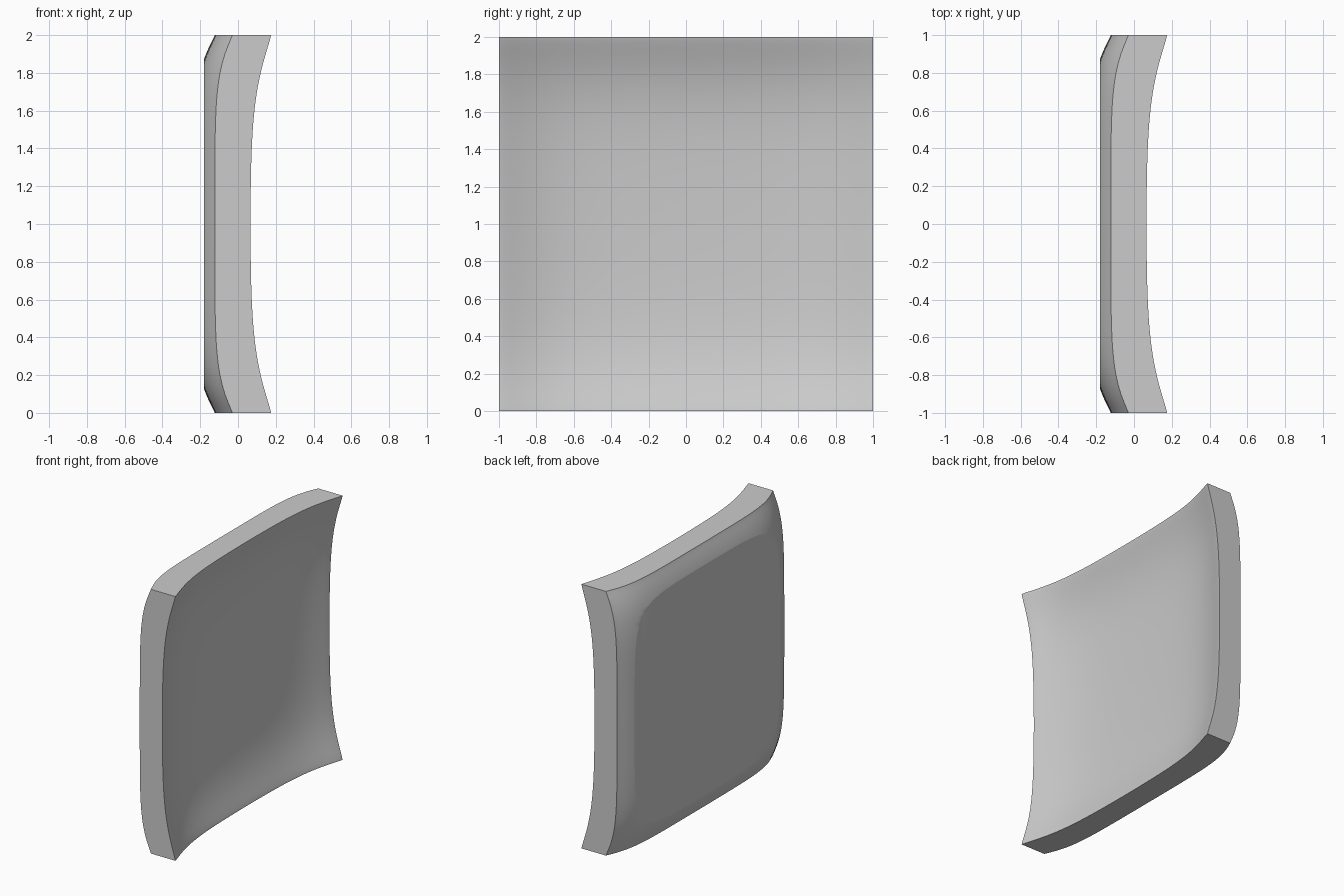
import bpy
import bmesh
import math

cube = bpy.data.objects.get("Cube")
if cube:
    bpy.data.objects.remove(cube, do_unlink=True)


def dip(v, reach, power):
    """Rises from 0 at the panel edge to 1 at its middle."""
    return 1 - math.exp(-((max(0, 1 - abs(v)) / reach) ** power))


def sheet(u, v, corner, depth, reach, power):
    """Height of a dished sheet whose corners flare outward."""
    a, b = dip(u, reach, power), dip(v, reach, power)
    return corner - depth * (a + b + 0.2 * a * b)


# Flat grid, denser near the rim, with a second layer extruded for the back
bm = bmesh.new()
bmesh.ops.create_grid(bm, x_segments=56, y_segments=56, size=1)
front = list(bm.verts)
extruded = bmesh.ops.extrude_face_region(bm, geom=bm.faces[:], use_keep_orig=True)
back = [g for g in extruded["geom"] if isinstance(g, bmesh.types.BMVert)]

for verts, shape in ((front, (0.175, 0.11, 0.27, 1.22)),
                     (back, (-0.03, 0.093, 0.17, 1.15))):
    for vert in verts:
        u, v = (math.sin(c * math.pi / 2) for c in vert.co.xy)
        vert.co = (sheet(u, v, *shape), u, v + 1)

# Slice the bulging back flat and cap it
cut = bmesh.ops.bisect_plane(bm, geom=bm.verts[:] + bm.edges[:] + bm.faces[:],
                             plane_co=(-0.18, 0, 0), plane_no=(-1, 0, 0),
                             clear_outer=True)
rim = [g for g in cut["geom_cut"] if isinstance(g, bmesh.types.BMEdge)]
bmesh.ops.holes_fill(bm, edges=rim, sides=0)
bmesh.ops.recalc_face_normals(bm, faces=bm.faces[:])

mesh = bpy.data.meshes.new("dished_panel")
bm.to_mesh(mesh)
bm.free()
panel = bpy.data.objects.new("dished_panel", mesh)
bpy.context.collection.objects.link(panel)

# Plain grey finish
grey = bpy.data.materials.new("light grey")
grey.use_nodes = True
color = (0.6, 0.6, 0.6, 1)
grey.diffuse_color = color
grey.node_tree.nodes["Principled BSDF"].inputs["Base Color"].default_value = color
mesh.materials.append(grey)

# Smooth surfaces with crisp rim and back edges
bpy.ops.object.select_all(action="DESELECT")
panel.select_set(True)
bpy.context.view_layer.objects.active = panel
bpy.ops.object.shade_smooth_by_angle(angle=math.radians(15))
